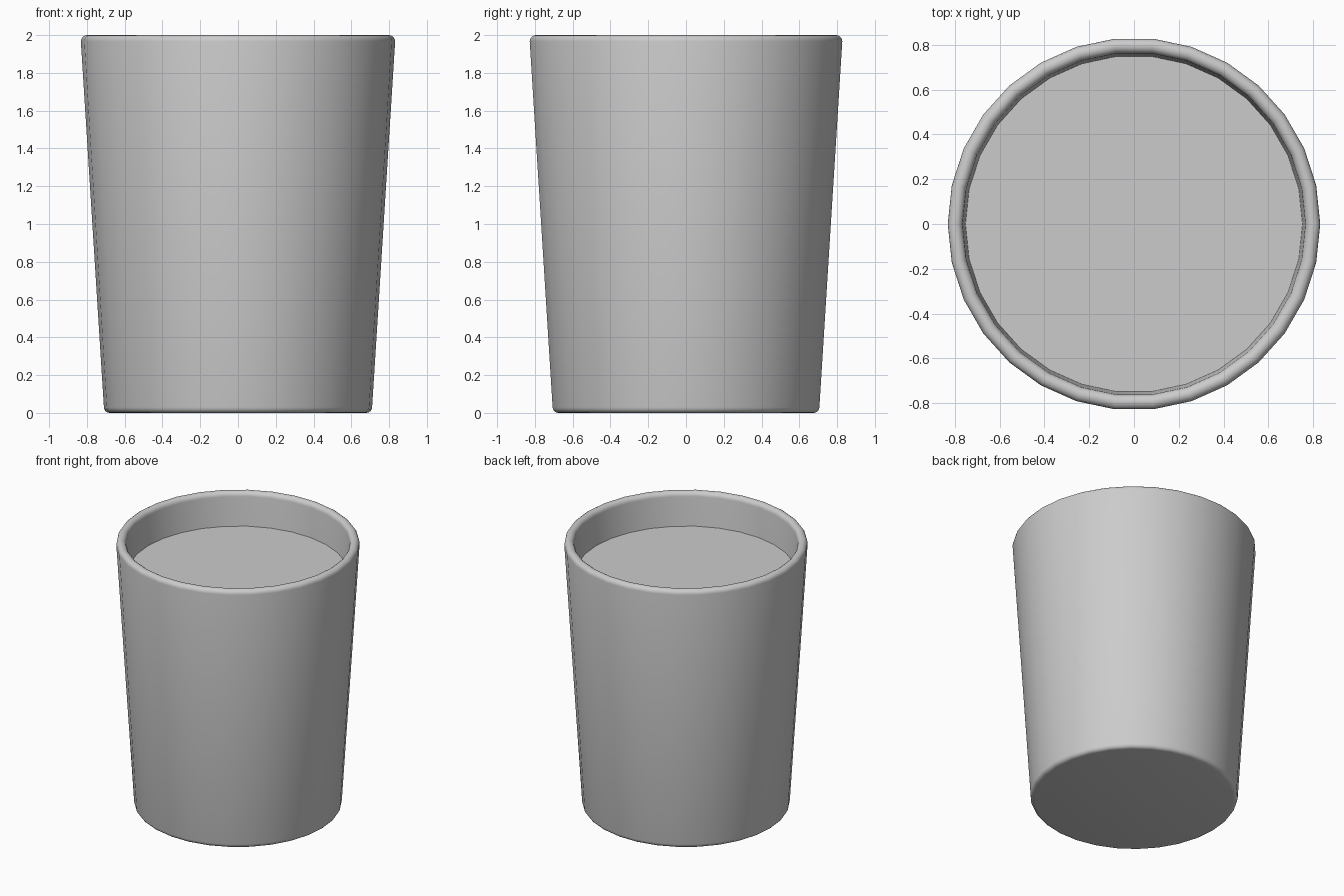
import bpy, bmesh, math

if "Cube" in bpy.data.objects:
    bpy.data.objects.remove(bpy.data.objects["Cube"])

SIDES = 30


def arc(cx, cz, r, a0, a1, steps=4):
    """Points of a rounded corner in the (radius, z) plane."""
    return [(cx + r * math.cos(math.radians(a0 + (a1 - a0) * i / steps)),
             cz + r * math.sin(math.radians(a0 + (a1 - a0) * i / steps)))
            for i in range(steps + 1)]


def lathe(name, profile):
    """Revolve a (radius, z) profile around the z axis."""
    bm = bmesh.new()
    pts = [bm.verts.new((r, 0, z)) for r, z in profile]
    edges = [bm.edges.new(p) for p in zip(pts, pts[1:])]
    bmesh.ops.spin(bm, geom=pts + edges, cent=(0, 0, 0), axis=(0, 0, 1),
                   angle=math.tau, steps=SIDES, use_duplicate=False)
    bmesh.ops.remove_doubles(bm, verts=bm.verts, dist=1e-4)
    bmesh.ops.recalc_face_normals(bm, faces=bm.faces)
    mesh = bpy.data.meshes.new(name)
    bm.to_mesh(mesh)
    bm.free()
    obj = bpy.data.objects.new(name, mesh)
    bpy.context.collection.objects.link(obj)
    bpy.context.view_layer.objects.active = obj
    obj.select_set(True)
    bpy.ops.object.shade_smooth_by_angle(angle=math.radians(35))
    obj.select_set(False)
    return obj


# Tapered cup with rounded foot and lip, hollow inside
profile = ([(0, 0)]
           + arc(0.68, 0.03, 0.03, -90, 0)
           + arc(0.799, 1.967, 0.033, 0, 180, 8)
           + [(0.65, 0.08), (0, 0.08)])
lathe("cup", profile)

# Drink surface just below the lip
bpy.ops.mesh.primitive_circle_add(vertices=SIDES, radius=0.753, fill_type='NGON',
                                  location=(0, 0, 1.75),
                                  rotation=(0, 0, math.pi / 2))
liquid = bpy.context.object
liquid.name = "liquid"
# Line the disc corners up with the cup corners
liquid.rotation_euler.z = 0 if SIDES % 4 == 0 else math.pi / 2
